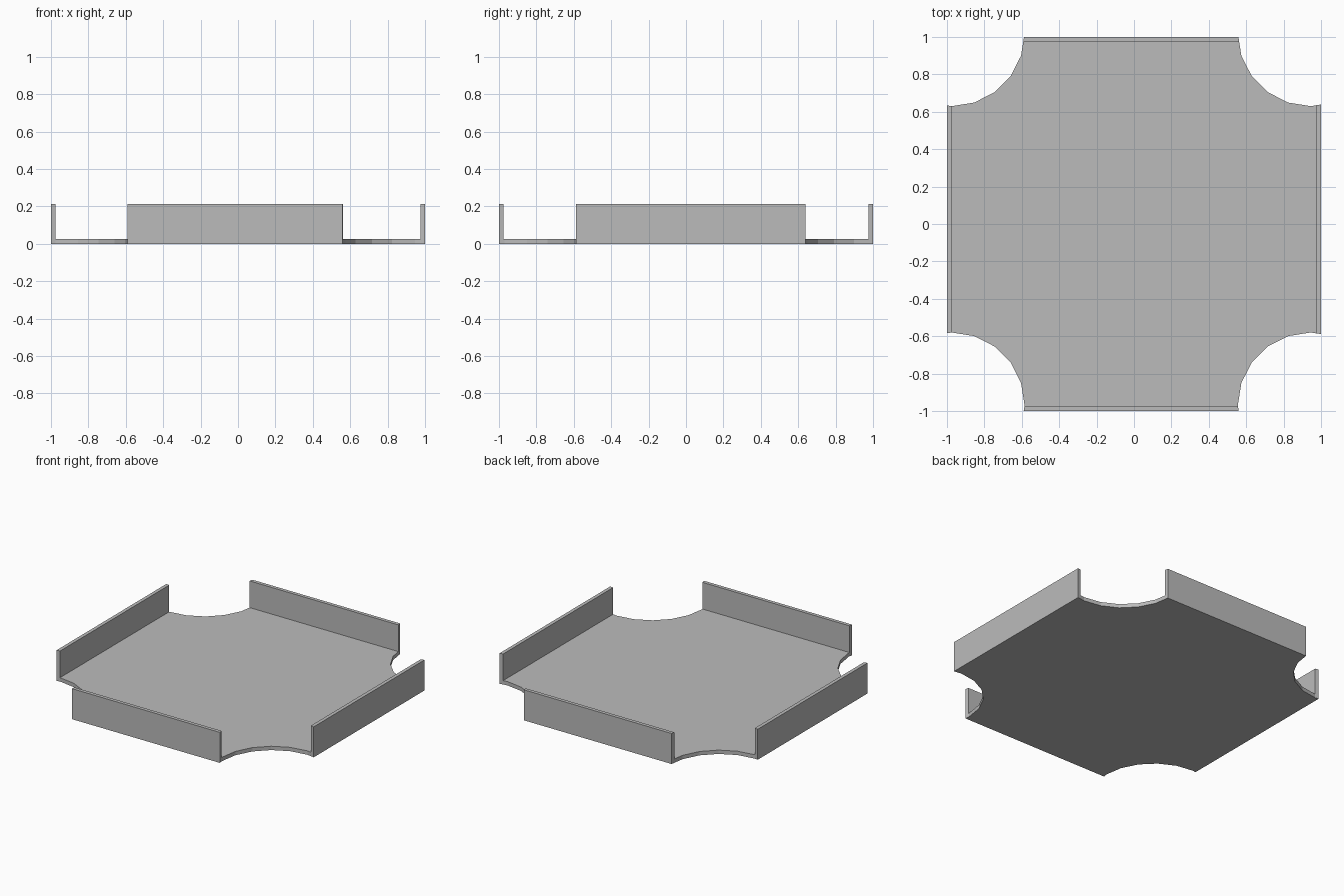
import bpy, bmesh, math
from mathutils import Vector

cube = bpy.data.objects.get("Cube")
if cube:
    bpy.data.objects.remove(cube, do_unlink=True)

HALF, WALL, FLOOR, HEIGHT = 1.0, 0.025, 0.027, 0.214
RADIUS, SIDES = 0.39, 20

grey = bpy.data.materials.new("plain grey")
grey.use_nodes = True
colour = (0.5, 0.5, 0.5, 1)
grey.diffuse_color = colour
grey.node_tree.nodes["Principled BSDF"].inputs["Base Color"].default_value = colour


def arc(cx, cy, first):
    """Corner cut-out points, running clockwise about its centre."""
    step = 2 * math.pi / SIDES
    return [(cx + RADIUS * math.cos((first - i) * step),
             cy + RADIUS * math.sin((first - i) * step), 0) for i in range(8)]


def cut(bm, axis, distance, trim):
    """Slice the sheet across an axis, optionally discarding the outside."""
    for side in (-1, 1):
        normal = Vector((0, 0, 0))
        normal[axis] = side
        bmesh.ops.bisect_plane(bm, geom=bm.verts[:] + bm.edges[:] + bm.faces[:],
                               dist=1e-5, plane_co=normal * distance,
                               plane_no=normal, clear_outer=trim)


def raise_faces(bm, faces, amount):
    """Extrude a group of faces upwards."""
    result = bmesh.ops.extrude_face_region(bm, geom=faces)
    moved = [g for g in result["geom"] if isinstance(g, bmesh.types.BMVert)]
    bmesh.ops.translate(bm, verts=moved, vec=(0, 0, amount))
    return [g for g in result["geom"] if isinstance(g, bmesh.types.BMFace)]


# Flat sheet with four scooped corners, counter-clockwise from the right
bm = bmesh.new()
outline = (arc(0.945, 1.02, 16) + arc(-0.975, 1.02, 21)
           + arc(-0.975, -0.97, 6) + arc(0.945, -0.97, 11))
bm.faces.new([bm.verts.new(p) for p in outline])
for axis in (0, 1):
    cut(bm, axis, HALF, True)
for axis in (0, 1):
    cut(bm, axis, HALF - WALL, False)

# Floor, then the upright rim on all four sides
top = raise_faces(bm, bm.faces[:], FLOOR)
rim = []
for face in top:
    centre = face.calc_center_median()
    if max(abs(centre.x), abs(centre.y)) > HALF - WALL:
        rim.append(face)
raise_faces(bm, rim, HEIGHT - FLOOR)
bmesh.ops.recalc_face_normals(bm, faces=bm.faces[:])

mesh = bpy.data.meshes.new("tray")
bm.to_mesh(mesh)
bm.free()
mesh.materials.append(grey)
tray = bpy.data.objects.new("tray", mesh)
bpy.context.collection.objects.link(tray)
